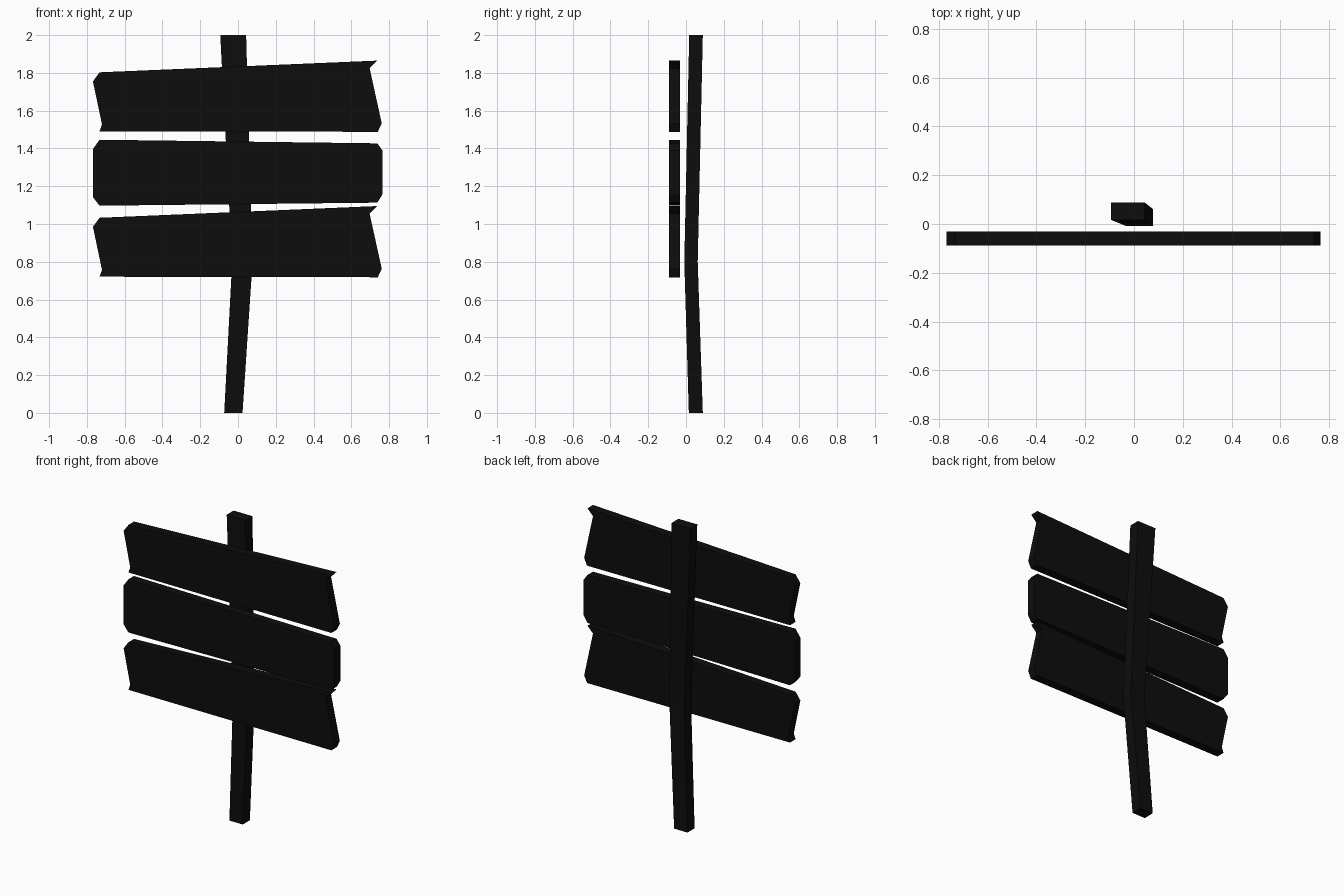
import bpy
import bmesh

if "Cube" in bpy.data.objects:
    bpy.data.objects.remove(bpy.data.objects["Cube"])

black = bpy.data.materials.new("black_paint")
black.diffuse_color = (0.004, 0.004, 0.004, 1)
black.use_nodes = True
black.node_tree.nodes["Principled BSDF"].inputs["Base Color"].default_value = black.diffuse_color


def loft(name, rings):
    """Join equal-sized vertex rings into one closed, flat-faced solid."""
    bm = bmesh.new()
    loops = [[bm.verts.new(p) for p in ring] for ring in rings]
    n = len(loops[0])
    for a, b in zip(loops, loops[1:]):
        for i in range(n):
            j = (i + 1) % n
            bm.faces.new((a[i], a[j], b[j], b[i]))
    bm.faces.new(loops[0][::-1])
    bm.faces.new(loops[-1])
    bmesh.ops.recalc_face_normals(bm, faces=bm.faces)
    mesh = bpy.data.meshes.new(name)
    bm.to_mesh(mesh)
    bm.free()
    mesh.materials.append(black)
    obj = bpy.data.objects.new(name, mesh)
    bpy.context.collection.objects.link(obj)
    return obj


def board(name, outline, dz=0.0):
    loft(name, [[(x, y, z + dz) for x, z in outline] for y in (-0.089, -0.031)])


# Crooked post: rectangular sections (z, x0, x1, y0, y1)
sections = [
    (0.0, -0.073, 0.024, 0.015, 0.089),
    (0.8, -0.031, 0.077, -0.009, 0.062),
    (2.0, -0.094, 0.043, 0.017, 0.089),
]
loft("post", [[(x0, y0, z), (x1, y0, z), (x1, y1, z), (x0, y1, z)]
              for z, x0, x1, y0, y1 in sections])

# Slanted boards with chipped ends
slanted = [(-0.768, 1.755), (-0.733, 1.803), (0.737, 1.865), (0.697, 1.824),
           (0.761, 1.533), (0.74, 1.488), (-0.733, 1.491), (-0.72, 1.527)]
board("top_board", slanted)
board("bottom_board", slanted, -0.77)

# Straighter board with clipped corners
straight = [(-0.768, 1.397), (-0.733, 1.446), (0.738, 1.427), (0.764, 1.39),
            (0.764, 1.156), (0.738, 1.113), (-0.733, 1.097), (-0.768, 1.142)]
board("middle_board", straight)
